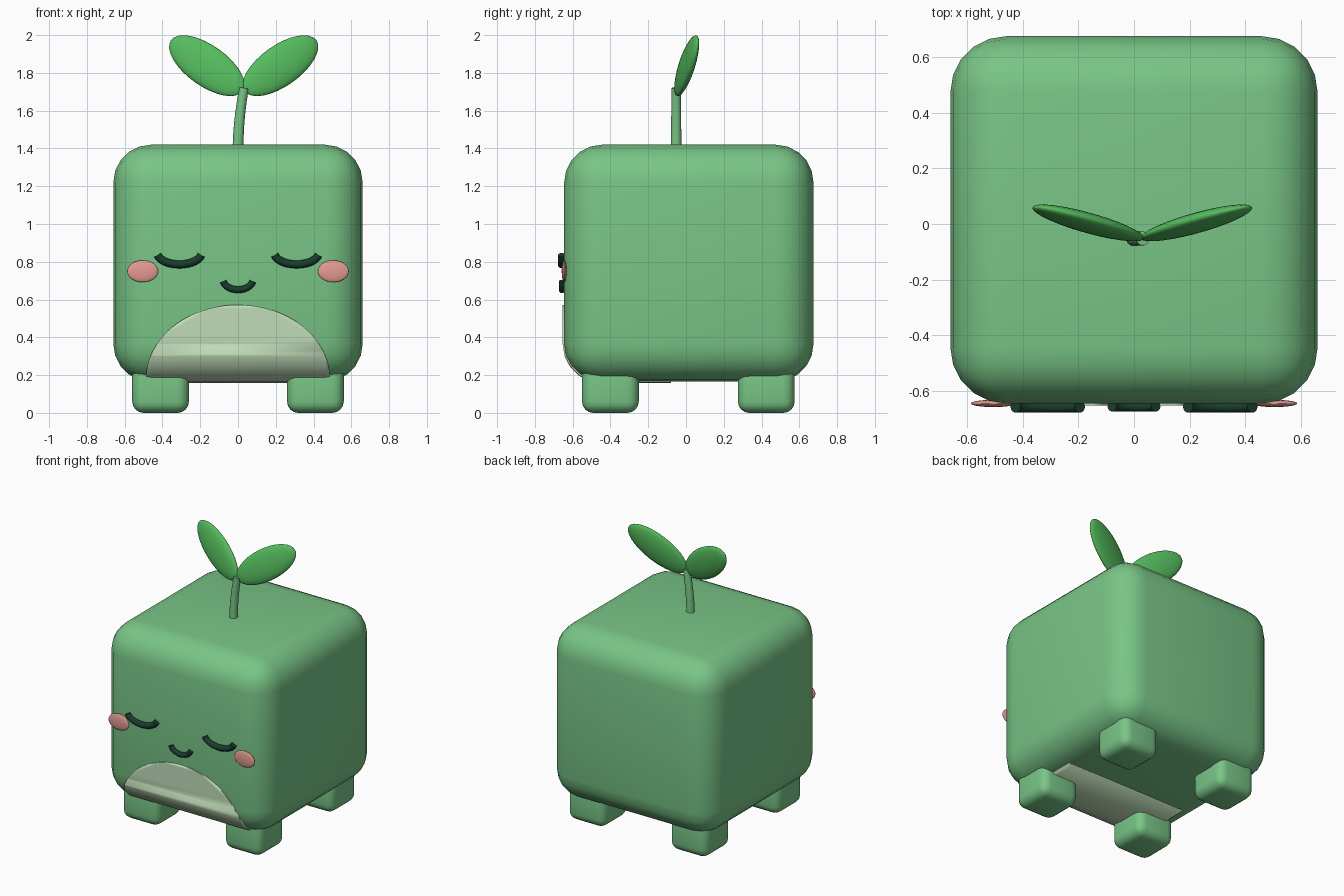
import bpy, bmesh
from math import sin, cos, pi, radians
from mathutils import Matrix, Vector

cube = bpy.data.objects.get("Cube")
if cube:
    bpy.data.objects.remove(cube, do_unlink=True)


def material(name, rgb):
    m = bpy.data.materials.new(name)
    m.use_nodes = True
    m.diffuse_color = (*rgb, 1)
    bsdf = next(n for n in m.node_tree.nodes if n.type == 'BSDF_PRINCIPLED')
    bsdf.inputs["Base Color"].default_value = (*rgb, 1)
    return m


GREEN = material("soft green", (0.19, 0.56, 0.24))
LEAF = material("leaf green", (0.09, 0.50, 0.11))
PALE = material("pale belly", (0.53, 0.72, 0.48))
PINK = material("blush pink", (0.78, 0.33, 0.29))
DARK = material("dark green", (0.01, 0.045, 0.028))


def add(name, bm, mat, angle=40):
    bmesh.ops.recalc_face_normals(bm, faces=bm.faces)
    mesh = bpy.data.meshes.new(name)
    bm.to_mesh(mesh)
    bm.free()
    mesh.materials.append(mat)
    ob = bpy.data.objects.new(name, mesh)
    bpy.context.collection.objects.link(ob)
    activate(ob)
    bpy.ops.object.shade_smooth_by_angle(angle=radians(angle))
    return ob


def activate(ob):
    bpy.ops.object.select_all(action='DESELECT')
    ob.select_set(True)
    bpy.context.view_layer.objects.active = ob


def rounded_box(name, centre, size, radius, mat, segments=5):
    bm = bmesh.new()
    bmesh.ops.create_cube(bm, size=1)
    bmesh.ops.scale(bm, vec=size, verts=bm.verts)
    bmesh.ops.bevel(bm, geom=bm.edges[:], offset=radius, segments=segments,
                    profile=0.5, affect='EDGES')
    bmesh.ops.translate(bm, vec=centre, verts=bm.verts)
    return add(name, bm, mat)


def ellipsoid(name, matrix, mat):
    bm = bmesh.new()
    bmesh.ops.create_uvsphere(bm, u_segments=32, v_segments=16, radius=1, matrix=matrix)
    return add(name, bm, mat, 80)


def tube(name, points, radii, mat, sides=14):
    # Sweep a circle along a path lying in an xz plane
    bm = bmesh.new()
    pts = [Vector(p) for p in points]
    depth = Vector((0, 1, 0))
    rings = []
    for i, p in enumerate(pts):
        tangent = (pts[min(i + 1, len(pts) - 1)] - pts[max(i - 1, 0)]).normalized()
        side = tangent.cross(depth)
        rings.append([bm.verts.new(p + radii[i] * (side * cos(a) + depth * sin(a)))
                      for a in (2 * pi * k / sides for k in range(sides))])
    for a, b in zip(rings, rings[1:]):
        for k in range(sides):
            n = (k + 1) % sides
            bm.faces.new((a[k], a[n], b[n], b[k]))
    bm.faces.new(rings[0])
    bm.faces.new(rings[-1])
    return add(name, bm, mat)


# Body
CENTRE = Vector((0, 0.015, 0.7925))
SIZE = Vector((1.32, 1.32, 1.255))
ROUND = 0.2
rounded_box("body", CENTRE, SIZE, ROUND, GREEN)

# Belly patch: thin outer skin of the body, cut to an arch that wraps underneath
SKIN = 0.008
belly = rounded_box("belly_patch", CENTRE, SIZE + Vector((2, 2, 2)) * SKIN,
                    ROUND + SKIN, PALE)
bm = bmesh.new()
arch = [(0.487 * cos(pi * k / 40), 0.18 + 0.392 * sin(pi * k / 40)) for k in range(41)]
arch += [(-0.487, 0), (0.487, 0)]
face = bm.faces.new([bm.verts.new((x, -1, z)) for x, z in arch])
front = bmesh.ops.extrude_face_region(bm, geom=[face])["geom"]
bmesh.ops.translate(bm, vec=(0, 0.92, 0),
                    verts=[v for v in front if isinstance(v, bmesh.types.BMVert)])
cutter = add("belly_cutter", bm, PALE)
cutter.hide_render = True
cut = belly.modifiers.new("arch_cut", 'BOOLEAN')
cut.operation = 'INTERSECT'
cut.object = cutter
activate(belly)
bpy.ops.object.modifier_apply(modifier=cut.name)
bpy.data.objects.remove(cutter, do_unlink=True)

# Feet, eyes and cheeks on both sides
for label, s in (("left", 1), ("right", -1)):
    for end, y in (("front", -0.4), ("back", 0.425)):
        rounded_box(f"{end}_{label}_foot", (s * 0.41, y, 0.14), (0.3, 0.3, 0.28),
                    0.06, GREEN, 4)
    arc = [pi + pi * k / 16 for k in range(1, 16)]
    tube(f"{label}_closed_eye",
         [(s * 0.31 + 0.118 * cos(a), -0.657, 0.848 + 0.062 * sin(a)) for a in arc],
         [0.021] * len(arc), DARK)
    ellipsoid(f"{label}_cheek", Matrix.Translation((s * 0.505, -0.645, 0.75))
              @ Matrix.Diagonal((0.082, 0.013, 0.058, 1)), PINK)

# Mouth
arc = [pi + pi * k / 16 for k in range(1, 16)]
tube("mouth", [(0.08 * cos(a), -0.656, 0.708 + 0.056 * sin(a)) for a in arc],
     [0.018] * len(arc), DARK)

# Stem leaning gently to one side
steps = [k / 10 for k in range(11)]
tube("stem", [(0.032 * t * t, -0.052, 1.38 + 0.34 * t) for t in steps],
     [0.029 - 0.004 * t for t in steps], GREEN)

# Pair of leaves spreading up and back from the stem tip
for label, s in (("left", 1), ("right", -1)):
    along = Vector((s * 0.79, 0.24, 0.56)).normalized()
    across = Vector((-s * 0.56, 0, 0.79)).normalized()
    across = (across - along * across.dot(along)).normalized()
    thick = along.cross(across)
    turn = Matrix((across, thick, along)).transposed().to_4x4()
    ellipsoid(f"{label}_leaf", Matrix.Translation((0.03 + s * 0.195, 0.004, 1.838))
              @ turn @ Matrix.Diagonal((0.108, 0.033, 0.24, 1)), LEAF)
